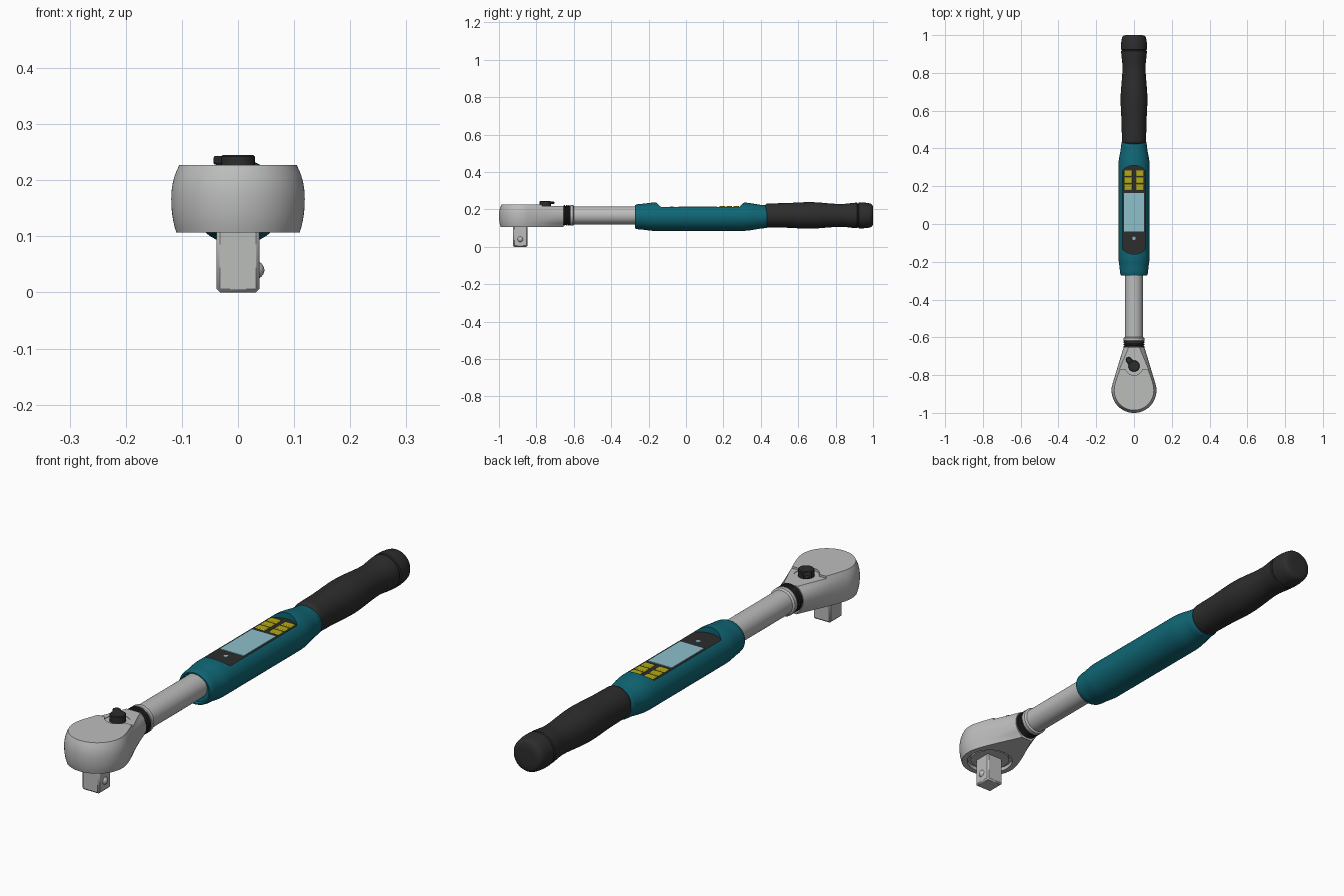
import bpy, bmesh, math
from mathutils import Matrix, Vector

if "Cube" in bpy.data.objects:
    bpy.data.objects.remove(bpy.data.objects["Cube"])


def mat(name, r, g, b):
    m = bpy.data.materials.new(name)
    m.diffuse_color = (r, g, b, 1)
    m.use_nodes = True
    m.node_tree.nodes["Principled BSDF"].inputs["Base Color"].default_value = m.diffuse_color
    return m


METAL = mat("satin_metal", 0.5, 0.51, 0.5)
DARK = mat("black_rubber", 0.026, 0.026, 0.026)
TEAL = mat("teal_shell", 0.005, 0.135, 0.18)
SCREEN = mat("pale_blue_screen", 0.27, 0.53, 0.6)
YELLOW = mat("yellow_keys", 0.45, 0.4, 0.008)
AXIS_Z = 0.168


def finish(name, bm, material=None, angle=35):
    bmesh.ops.recalc_face_normals(bm, faces=bm.faces[:])
    me = bpy.data.meshes.new(name)
    bm.to_mesh(me)
    bm.free()
    ob = bpy.data.objects.new(name, me)
    bpy.context.collection.objects.link(ob)
    if material:
        me.materials.append(material)
    smooth(ob, angle)
    return ob


def smooth(ob, angle=35):
    bpy.ops.object.select_all(action='DESELECT')
    ob.select_set(True)
    bpy.context.view_layer.objects.active = ob
    bpy.ops.object.shade_smooth_by_angle(angle=math.radians(angle))


def loft(rings):
    """Closed solid through rings of points."""
    bm = bmesh.new()
    vs = [[bm.verts.new(p) for p in ring] for ring in rings]
    n = len(vs[0])
    for a, b in zip(vs, vs[1:]):
        for i in range(n):
            bm.faces.new((a[i], a[(i + 1) % n], b[(i + 1) % n], b[i]))
    bm.faces.new(vs[0][::-1])
    bm.faces.new(vs[-1])
    return bm


def lathe(name, profile, material, zc=AXIS_Z, squash=1.0, seg=64):
    """Turned part along y; profile holds (y, radius)."""
    rings = [[(r * math.cos(2 * math.pi * i / seg), y,
               zc + squash * r * math.sin(2 * math.pi * i / seg)) for i in range(seg)]
             for y, r in profile]
    return finish(name, loft(rings), material)


def prism(name, outline, z0, z1, material=None):
    return finish(name, loft([[(x, y, z) for x, y in outline] for z in (z0, z1)]), material)


def circle(x, y, r, n=48):
    return [(x + r * math.cos(2 * math.pi * i / n), y + r * math.sin(2 * math.pi * i / n))
            for i in range(n)]


def rect(x0, x1, y0, y1):
    return [(x0, y0), (x1, y0), (x1, y1), (x0, y1)]


def bevel(ob, width, segments=1):
    m = ob.modifiers.new("bevel", 'BEVEL')
    m.width, m.segments = width, segments


def cut(ob, cutter):
    m = ob.modifiers.new("cut", 'BOOLEAN')
    m.operation, m.solver, m.object = 'DIFFERENCE', 'EXACT', cutter
    bpy.context.view_layer.objects.active = ob
    bpy.ops.object.modifier_apply(modifier=m.name)
    bpy.data.objects.remove(cutter)


def smooth_profile(keys, steps=6):
    """Ease between (y, radius) keys for soft swellings."""
    out = []
    for (y0, r0), (y1, r1) in zip(keys, keys[1:]):
        for i in range(steps):
            t = i / steps
            out.append((y0 + (y1 - y0) * t, r0 + (r1 - r0) * t * t * (3 - 2 * t)))
    return out + [keys[-1]]


# Ratchet head: teardrop outline, barrel-shaped sides, round section at the neck
CY, R, NECK_X, NECK_Y = -0.881, 0.119, 0.056, -0.655
dist = math.hypot(NECK_X, NECK_Y - CY)
a0 = math.atan2(NECK_Y - CY, NECK_X) - math.acos(R / dist)
arc = [a0 - (math.pi + 2 * a0) * i / 48 for i in range(49)]
outline = [(R * math.cos(a), CY + R * math.sin(a)) for a in arc]
tx, ty = outline[0]
side = [(tx + (NECK_X - tx) * i / 6, ty + (NECK_Y - ty) * i / 6) for i in range(1, 7)]
outline = side[::-1] + outline + [(-x, y) for x, y in side]
rings = []
for i in range(13):
    s = -1 + i / 6
    z = 0.167 + 0.06 * s
    barrel = 1 - (0.12 if s > 0 else 0.075) * abs(s) ** 2.2
    round_k = math.sqrt(max(0.2, 1 - s * s))
    ring = []
    for x, y in outline:
        t = max(0, (y - ty) / (NECK_Y - ty))
        k = barrel + (round_k - barrel) * t * t
        ring.append((x * k, CY + (y - CY) * barrel if y < CY else y, z))
    rings.append(ring)
head = finish("ratchet_head", loft(rings), METAL)
cut(head, prism("step_cutter", rect(-0.2, 0.2, -0.77, -0.6), 0.219, 0.3))
cut(head, prism("selector_cutter", circle(0, -0.755, 0.046), 0.217, 0.3))
cut(head, prism("underside_cutter", circle(0, CY, 0.088), 0.05, 0.122))
smooth(head)

# Retaining plate and square drive with its detent ball
plate = prism("retaining_plate", circle(0, CY, 0.075), 0.113, 0.125, METAL)
drive = prism("square_drive", rect(-0.038, 0.038, -0.924, -0.848), 0, 0.13, METAL)
bevel(drive, 0.006)
bm = bmesh.new()
bmesh.ops.create_uvsphere(bm, u_segments=24, v_segments=16, radius=0.016,
                          matrix=Matrix.Translation((0.031, -0.886, 0.04)))
finish("detent_ball", bm, METAL)

# Direction selector: hub and thumb lever
bevel(prism("selector_hub", circle(0, -0.752, 0.03, 32), 0.21, 0.245, DARK), 0.003)
d = Vector((-0.66, 0.75)).normalized()
n = Vector((-d.y, d.x))
base = Vector((0, -0.752))
lever = [base + n * 0.02, base - n * 0.02, base + d * 0.052 - n * 0.014,
         base + d * 0.06, base + d * 0.052 + n * 0.014]
bevel(prism("selector_lever", [tuple(p) for p in lever], 0.228, 0.243, DARK), 0.003)

# Ribbed ring, collar and tube
ribs = [(-0.66, 0.05)]
for i in range(3):
    y = -0.655 + 0.012 * i
    ribs += [(y, 0.05), (y + 0.002, 0.055), (y + 0.008, 0.055), (y + 0.01, 0.05)]
lathe("ribbed_ring", ribs + [(-0.615, 0.05)], DARK)
lathe("collar", [(-0.621, 0.052), (-0.618, 0.055), (-0.603, 0.055), (-0.598, 0.048)], METAL)
lathe("tube", [(-0.61, 0.048), (-0.2, 0.048)], METAL)

# Display housing with a flat pocket; the pocket floor is the dark panel
body = lathe("display_housing",
             [(-0.262, 0.04), (-0.262, 0.06), (-0.273, 0.063), (-0.273, 0.068), (-0.265, 0.072)]
             + smooth_profile([(-0.25, 0.075), (-0.17, 0.083), (0.31, 0.083), (0.43, 0.067)])
             + [(0.434, 0.064)], TEAL, zc=0.161, squash=0.91)
FLOOR = 0.213
pocket = []
for cy, start in ((0.228, 0), (-0.078, math.pi)):
    pocket += [(0.082 * math.cos(start + math.pi * i / 24),
                cy + 0.082 * math.sin(start + math.pi * i / 24)) for i in range(25)]
cut(body, prism("pocket_cutter", pocket, FLOOR, 0.4))
body.data.materials.append(DARK)
for p in body.data.polygons:
    if p.normal.z > 0.99 and abs(p.center.z - FLOOR) < 0.001:
        p.material_index = 1
smooth(body)

# Screen, indicator and six keys
prism("screen", rect(-0.053, 0.053, -0.04, 0.165), FLOOR - 0.004, FLOOR + 0.003, SCREEN)
prism("indicator", circle(0, -0.076, 0.009, 20), FLOOR - 0.004, FLOOR + 0.002, SCREEN)
for row in range(3):
    for name, s in (("left", -1), ("right", 1)):
        y = 0.179 + 0.037 * row
        x0, x1 = sorted((s * 0.009, s * 0.053))
        key = prism(f"key_{name}_{row + 1}", rect(x0, x1, y, y + 0.031),
                    FLOOR - 0.004, FLOOR + 0.005, YELLOW)
        bevel(key, 0.003, 2)

# Contoured grip and end cap
lathe("grip", [(0.42, 0.05), (0.43, 0.062)]
      + smooth_profile([(0.436, 0.064), (0.5, 0.065), (0.66, 0.071), (0.83, 0.061), (0.915, 0.068)])
      + [(0.918, 0.064)], DARK)
lathe("end_cap", [(0.912, 0.064), (0.922, 0.064), (0.924, 0.069), (0.95, 0.069), (0.975, 0.066),
                  (0.988, 0.063), (0.995, 0.058), (0.999, 0.05), (1.0, 0.03)], DARK)
# Front tip sits at y = -1
